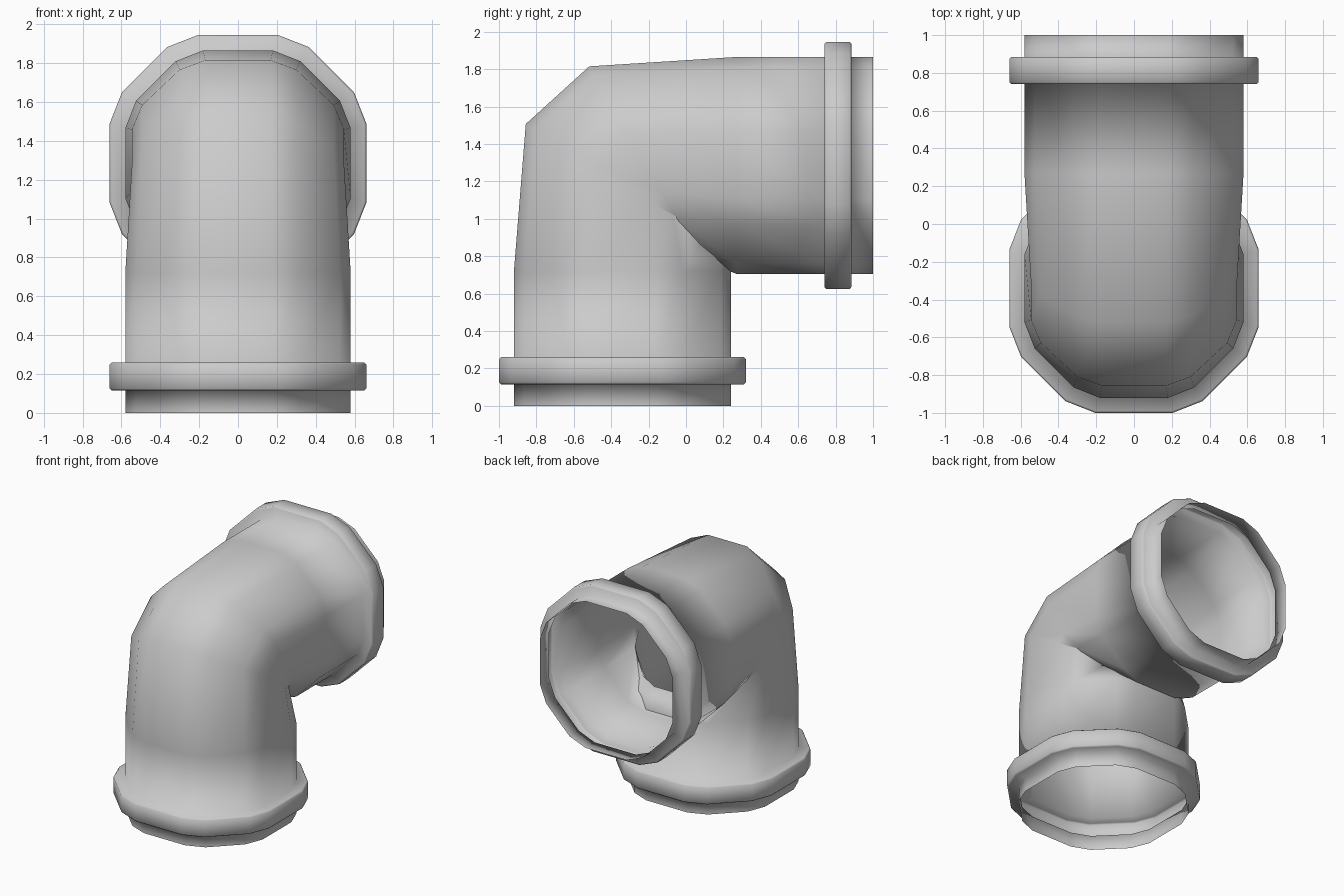
import bpy, bmesh
from math import radians, sin, cos

if "Cube" in bpy.data.objects:
    bpy.data.objects.remove(bpy.data.objects["Cube"])

# Cross-section: octagon with cut corners (16 points), built from one quadrant
quad = [(0.58, 0.18), (0.525, 0.32), (0.32, 0.525), (0.18, 0.58)]
half = quad + [(-u, v) for u, v in reversed(quad)]
section = half + [(-u, -v) for u, v in half]

# Open lip and hollow collar: (distance from the mouth, scale of the section)
collar = [(0.0, 1.0), (0.115, 1.0), (0.115, 1.12), (0.125, 1.138),
          (0.25, 1.138), (0.26, 1.12), (0.26, 1.0)]

# Rings along the pipe: centre y, centre z, tilt, width scale, depth scale
CY, CZ = -0.34, 1.285
rings = [(CY, d, 0, s, s) for d, s in collar]
rings += [(CY, 0.72, 0, 1, 1),
          (-0.35, 1.19, 32, 0.94, 1.03),
          (-0.22, 1.30, 60, 0.94, 1.025),
          (0.27, CZ, 90, 1, 1)]
rings += [(1.0 - d, CZ, 90, s, s) for d, s in reversed(collar)]

# Skin the rings into one single-walled pipe
bm = bmesh.new()
loops = []
for cy, cz, tilt, w, h in rings:
    c, s = cos(radians(tilt)), sin(radians(tilt))
    loops.append([bm.verts.new((u * w, cy - v * h * c, cz + v * h * s))
                  for u, v in section])
n = len(section)
for a, b in zip(loops, loops[1:]):
    for i in range(n):
        j = (i + 1) % n
        f = bm.faces.new((a[j], a[i], b[i], b[j]))
        f.smooth = True

# Make sure the outside faces outwards (checked on the front of the lower leg)
bm.normal_update()
front = min(bm.faces, key=lambda f: f.calc_center_median().y)
if front.normal.y > 0:
    bmesh.ops.reverse_faces(bm, faces=bm.faces[:])

mesh = bpy.data.meshes.new("pipe_elbow")
bm.to_mesh(mesh)
bm.free()
pipe = bpy.data.objects.new("pipe_elbow", mesh)
bpy.context.collection.objects.link(pipe)
